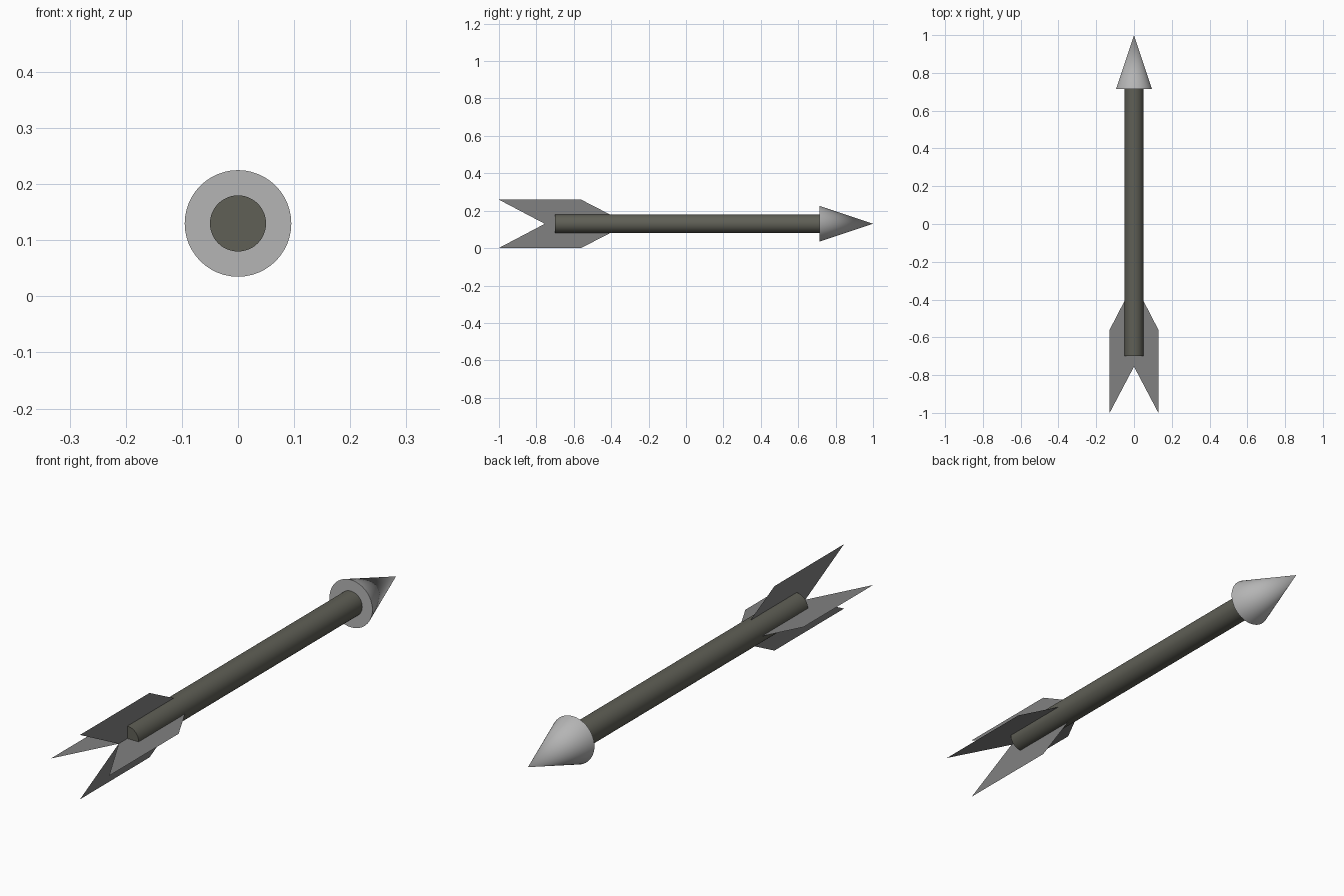
import bpy, bmesh, math
from mathutils import Matrix

cube = bpy.data.objects.get("Cube")
if cube:
    bpy.data.objects.remove(cube, do_unlink=True)

AXIS_Z = 0.13  # height of the arrow's centre line


def material(name, rgb):
    mat = bpy.data.materials.new(name)
    mat.use_nodes = True
    color = (*rgb, 1.0)
    mat.diffuse_color = color
    mat.node_tree.nodes["Principled BSDF"].inputs["Base Color"].default_value = color
    return mat


def round_part(name, y0, y1, r0, r1, mat):
    """Capped cone or cylinder lying along y."""
    bpy.ops.mesh.primitive_cone_add(
        vertices=48, radius1=r0, radius2=r1, depth=y1 - y0,
        location=(0, (y0 + y1) / 2, AXIS_Z), rotation=(-math.pi / 2, 0, 0))
    ob = bpy.context.object
    ob.name = name
    ob.data.materials.append(mat)
    bpy.ops.object.shade_smooth_by_angle(angle=math.radians(30))
    return ob


def feather(name, angle, mat):
    """Thin swept vane running from the centre line outwards."""
    profile = [(0, -0.755), (0.129, -1.0), (0.129, -0.56), (0, -0.31)]
    bm = bmesh.new()
    bm.faces.new([bm.verts.new((r, y, 0)) for r, y in profile])
    mesh = bpy.data.meshes.new(name)
    bmesh.ops.rotate(bm, verts=bm.verts, matrix=Matrix.Rotation(angle, 3, "Y"))
    bm.to_mesh(mesh)
    bm.free()
    mesh.materials.append(mat)
    ob = bpy.data.objects.new(name, mesh)
    ob.location.z = AXIS_Z
    bpy.context.collection.objects.link(ob)


steel = material("light_steel", (0.46, 0.46, 0.46))
wood = material("dark_shaft", (0.115, 0.115, 0.093))
vane = material("grey_feather", (0.22, 0.22, 0.22))

# Shaft and pointed head
round_part("shaft", -0.7, 0.72, 0.05, 0.05, wood)
round_part("arrow_head", 0.715, 1.0, 0.095, 0, steel)

# Four feathers around the tail
for i, side in enumerate(("left", "bottom", "right", "top")):
    feather(f"{side}_feather", i * math.pi / 2, vane)
